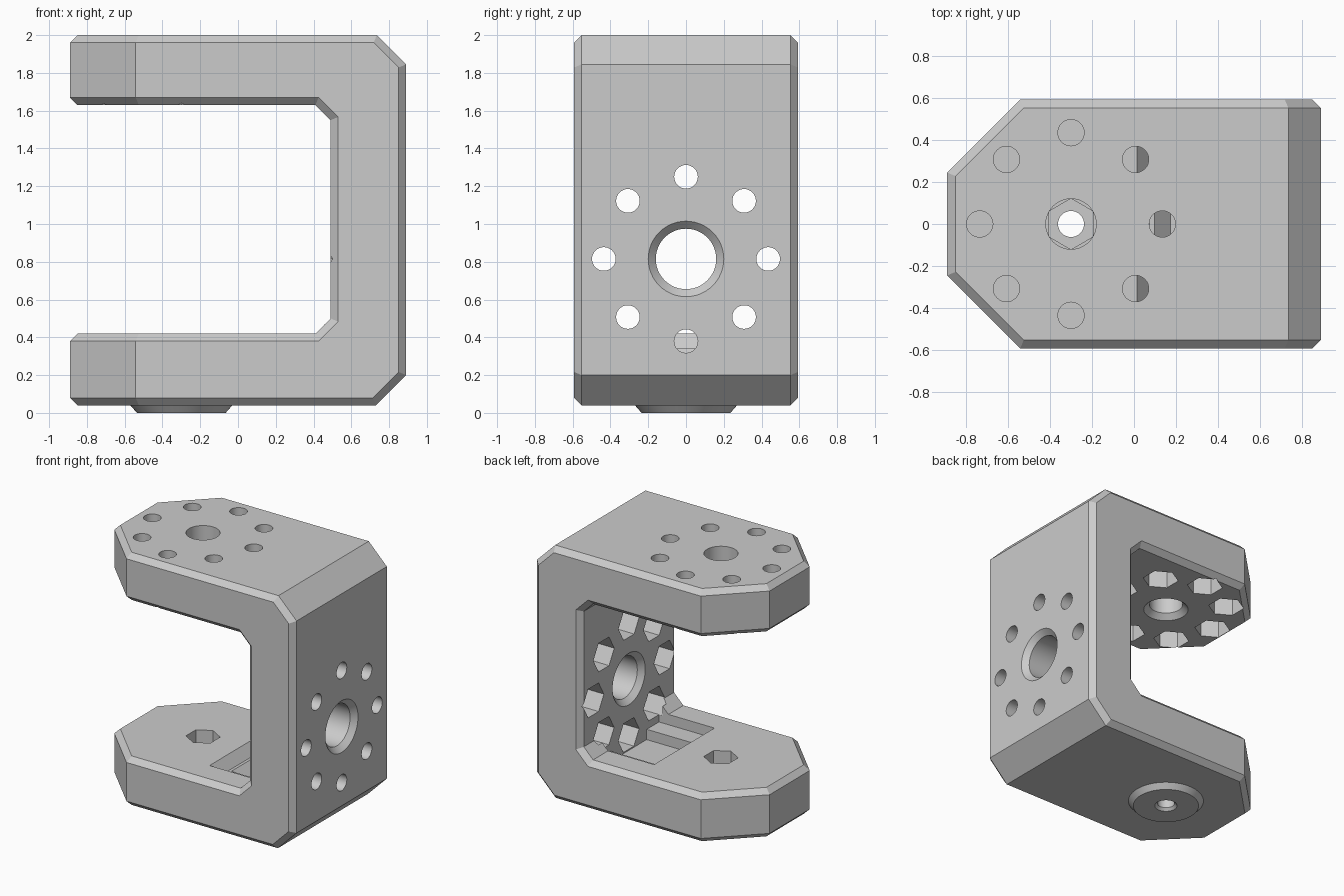
import bpy, bmesh, math
from mathutils import Vector

cube = bpy.data.objects.get("Cube")
if cube:
    bpy.data.objects.remove(cube, do_unlink=True)

grey = bpy.data.materials.new("light_grey")
grey.use_nodes = True
GREY = (0.6, 0.6, 0.6, 1)
grey.diffuse_color = GREY
grey.node_tree.nodes["Principled BSDF"].inputs["Base Color"].default_value = GREY

HALF = 0.593          # half width of the bracket
BEVEL = 0.04
ARM_X = -0.3          # centre of the arm hole pattern
WALL_Z = 0.815        # centre of the wall hole pattern
RING = 0.435
HOLE = 0.0625
NUT = 0.128


def to_object(name, bm):
    bmesh.ops.recalc_face_normals(bm, faces=bm.faces[:])
    mesh = bpy.data.meshes.new(name)
    bm.to_mesh(mesh)
    bm.free()
    mesh.materials.append(grey)
    obj = bpy.data.objects.new(name, mesh)
    bpy.context.collection.objects.link(obj)
    return obj


def extrude_profile(points, half):
    """Solid from an xz outline, extruded symmetrically along y."""
    bm = bmesh.new()
    face = bm.faces.new([bm.verts.new((x, -half, z)) for x, z in points])
    out = bmesh.ops.extrude_face_region(bm, geom=[face])["geom"]
    verts = [g for g in out if isinstance(g, bmesh.types.BMVert)]
    bmesh.ops.translate(bm, verts=verts, vec=(0, 2 * half, 0))
    bmesh.ops.recalc_face_normals(bm, faces=bm.faces[:])
    return bm


def turned(name, axis, centre, stations, sides=48):
    """Solid of stacked rings along x or z; stations are (position, radius)."""
    bm = bmesh.new()
    rings = []
    for t, r in stations:
        ring = []
        for i in range(sides):
            a = math.tau * i / sides
            p, q = r * math.sin(a), r * math.cos(a)
            if axis == "z":
                co = (centre[0] + p, centre[1] + q, t)
            else:
                co = (t, centre[0] + q, centre[1] + p)
            ring.append(bm.verts.new(co))
        rings.append(ring)
    for low, high in zip(rings, rings[1:]):
        for i in range(sides):
            j = (i + 1) % sides
            bm.faces.new((low[i], low[j], high[j], high[i]))
    bm.faces.new(rings[0])
    bm.faces.new(rings[-1])
    return to_object(name, bm)


# C-shaped body
outline = [(-0.89, 0.04), (0.73, 0.04), (0.89, 0.2), (0.89, 1.845), (0.735, 2),
           (-0.89, 2), (-0.89, 1.63), (0.41, 1.63), (0.49, 1.55),
           (0.49, 0.5), (0.41, 0.42), (-0.89, 0.42)]
bm = extrude_profile(outline, HALF)

# Clipped arm corners
for side in (-1, 1):
    cut = bmesh.ops.bisect_plane(
        bm, geom=bm.verts[:] + bm.edges[:] + bm.faces[:], dist=1e-5,
        plane_co=(-0.89, side * 0.245, 0),
        plane_no=Vector((-1, side, 0)).normalized(), clear_outer=True)
    rim = [g for g in cut["geom_cut"] if isinstance(g, bmesh.types.BMEdge)]
    bmesh.ops.holes_fill(bm, edges=rim, sides=0)
bmesh.ops.recalc_face_normals(bm, faces=bm.faces[:])
bm.normal_update()


# Chamfer around every side outline
def is_side(face):
    tip = face.normal.x < -0.9 and face.calc_center_median().x < -0.8
    return abs(face.normal.y) > 0.5 or tip


edges = [e for e in bm.edges if len(e.link_faces) == 2
         and is_side(e.link_faces[0]) != is_side(e.link_faces[1])]
bmesh.ops.bevel(bm, geom=edges, offset=BEVEL, offset_type='OFFSET',
                segments=1, profile=0.5, affect='EDGES')
body = to_object("bracket_body", bm)

# Round boss under the lower arm
boss = turned("boss", "z", (ARM_X, 0), [(0, 0.235), (0.04, 0.27), (0.1, 0.27)], 64)

cutters = []
# Access pockets in the lower arm
wide = [(-0.0075, 0.45), (0.075, 0.34), (0.491, 0.34), (0.491, 0.56), (-0.0075, 0.56)]
deep = [(0.078, 0.36), (0.174, 0.26), (0.492, 0.26), (0.492, 0.38), (0.078, 0.38)]
cutters.append(to_object("wide_pocket", extrude_profile(wide, 0.37)))
cutters.append(to_object("deep_pocket", extrude_profile(deep, 0.22)))

# Centre bores
cutters.append(turned("wall_bore", "x", (0, WALL_Z),
                      [(0.48, 0.21), (0.53, 0.16), (0.85, 0.16), (0.9, 0.21)]))
cutters.append(turned("upper_bore", "z", (ARM_X, 0),
                      [(1.62, 0.17), (1.67, 0.12), (2.1, 0.12)]))
cutters.append(turned("lower_bore", "z", (ARM_X, 0),
                      [(-0.01, 0.09), (0.02, 0.062), (0.3, 0.062)], 32))
cutters.append(turned("lower_nut_trap", "z", (ARM_X, 0), [(0.2, 0.121), (0.5, 0.121)], 6))

# Rings of bolt holes with hexagonal nut traps
for i in range(8):
    a = math.tau * i / 8
    u, v = RING * math.cos(a), RING * math.sin(a)
    arm, wall = (ARM_X + u, v), (u, WALL_Z + v)
    cutters.append(turned("arm_hole", "z", arm, [(1.7, HOLE), (2.1, HOLE)], 32))
    cutters.append(turned("arm_nut_trap", "z", arm, [(1.6, NUT), (1.8, NUT)], 6))
    cutters.append(turned("wall_hole", "x", wall, [(0.6, HOLE), (1, HOLE)], 32))
    cutters.append(turned("wall_nut_trap", "x", wall, [(0.46, NUT), (0.67, NUT)], 6))

for tool in [boss] + cutters:
    tool.hide_render = True
    mod = body.modifiers.new(tool.name, 'BOOLEAN')
    mod.operation = 'UNION' if tool is boss else 'DIFFERENCE'
    mod.solver = 'EXACT'
    mod.object = tool

# Bake the cuts and drop the helpers
bpy.context.view_layer.update()
graph = bpy.context.evaluated_depsgraph_get()
result = bpy.data.meshes.new_from_object(body.evaluated_get(graph))
body.modifiers.clear()
body.data = result
for tool in [boss] + cutters:
    bpy.data.objects.remove(tool, do_unlink=True)
result.materials.clear()
result.materials.append(grey)
for poly in result.polygons:
    poly.material_index = 0

for obj in bpy.context.selected_objects:
    obj.select_set(False)
body.select_set(True)
bpy.context.view_layer.objects.active = body
bpy.ops.object.shade_smooth_by_angle(angle=math.radians(25))
